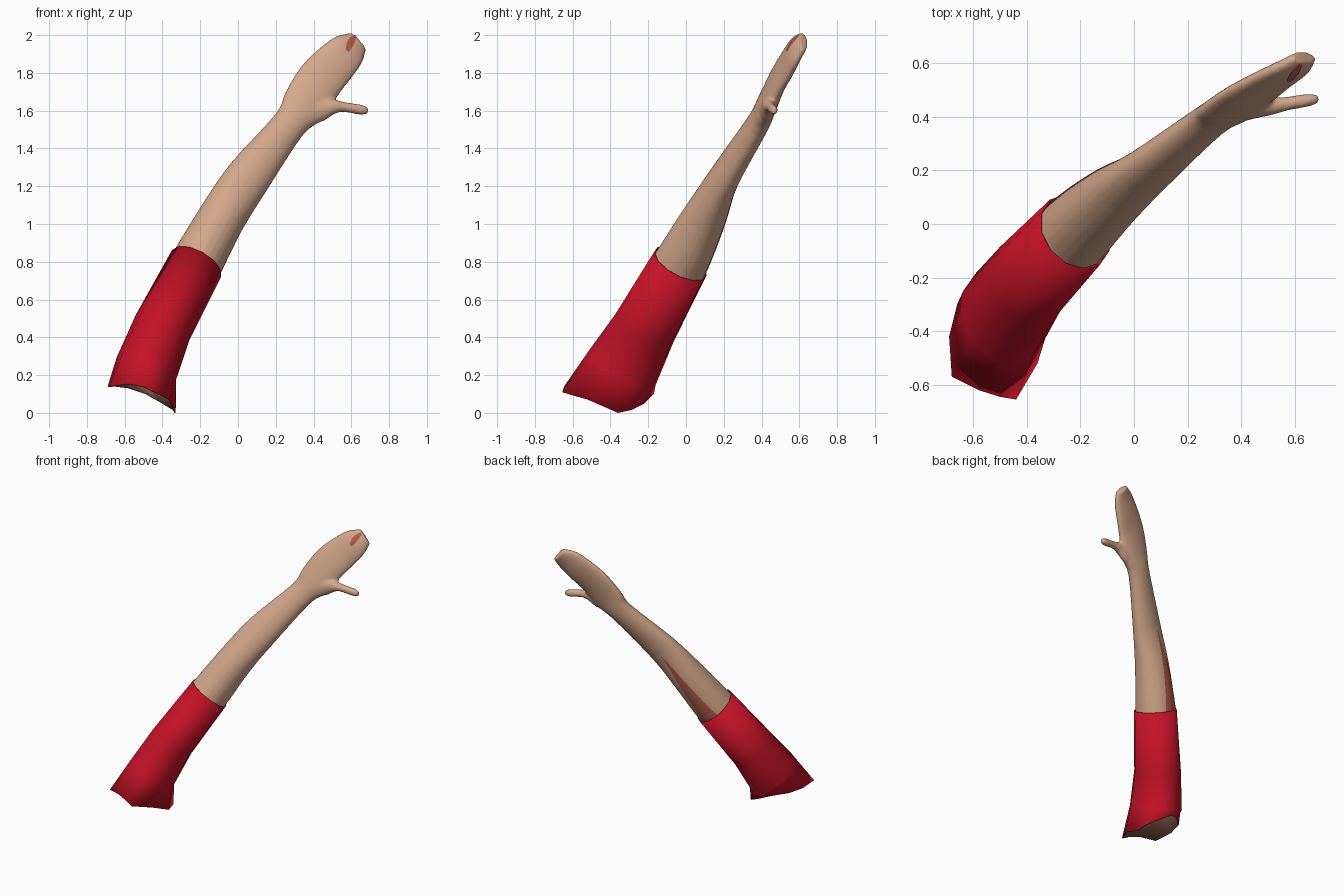
import bpy, math
from mathutils import Vector

if "Cube" in bpy.data.objects:
    bpy.data.objects.remove(bpy.data.objects["Cube"])


def material(name, rgb):
    m = bpy.data.materials.new(name)
    m.diffuse_color = (*rgb, 1)
    m.use_nodes = True
    m.node_tree.nodes["Principled BSDF"].inputs["Base Color"].default_value = m.diffuse_color
    return m


SKIN = material("skin", (0.66, 0.39, 0.26))
RED = material("red_cloth", (0.55, 0.006, 0.02))
LINING = material("brown_lining", (0.19, 0.09, 0.06))
SCRAPE = material("scrape_red", (0.46, 0.11, 0.07))


def frames(stations):
    """Station = (centre, half width in the front plane, half depth)."""
    cs = [Vector(s[0]) for s in stations]
    out = []
    for i, s in enumerate(stations):
        d = (cs[min(i + 1, len(cs) - 1)] - cs[max(i - 1, 0)]).normalized()
        u = Vector((d.z, 0, -d.x)).normalized()
        v = d.cross(u)
        out.append((cs[i], u * s[1], v * s[2]))
    return out


def ring_point(f, a):
    return f[0] + f[1] * math.cos(a) + f[2] * math.sin(a)


def surface(fr, t, a):
    """Smooth point on the lofted tube at station t and angle a."""
    n = len(fr) - 1
    i = min(int(t), n - 1)
    k = t - i
    p0, p1, p2, p3 = (ring_point(fr[min(max(j, 0), n)], a) for j in range(i - 1, i + 3))
    return 0.5 * (2 * p1 + (p2 - p0) * k + (2 * p0 - 5 * p1 + 4 * p2 - p3) * k ** 2
                  + (3 * p1 - p0 - 3 * p2 + p3) * k ** 3)


def skin_rows(rows, closed, caps=False):
    """Quads between rows of points."""
    n = len(rows[0])
    verts = [p for r in rows for p in r]
    faces = []
    for i in range(len(rows) - 1):
        for j in range(n if closed else n - 1):
            k = (j + 1) % n
            faces.append((i * n + j, i * n + k, (i + 1) * n + k, (i + 1) * n + j))
    if caps:
        faces.append(tuple(reversed(range(n))))
        faces.append(tuple(range(len(verts) - n, len(verts))))
    return verts, faces


def make_object(name, verts, faces, mats):
    me = bpy.data.meshes.new(name)
    me.from_pydata([tuple(v) for v in verts], [], faces)
    for m in mats:
        me.materials.append(m)
    for p in me.polygons:
        p.use_smooth = True
    ob = bpy.data.objects.new(name, me)
    bpy.context.collection.objects.link(ob)
    return ob


def tube(stations, sides=24, sub=4):
    fr = frames(stations)
    rows = [[surface(fr, i / sub, 2 * math.pi * j / sides) for j in range(sides)]
            for i in range((len(fr) - 1) * sub + 1)]
    return fr, skin_rows(rows, True, True)


# Forearm and mitten hand
arm = [((-0.29, -0.11, 0.67), 0.135, 0.142),
       ((-0.22, -0.03, 0.79), 0.138, 0.143),
       ((-0.087, 0.094, 1.03), 0.126, 0.116),
       ((0.057, 0.206, 1.25), 0.12, 0.079),
       ((0.27, 0.377, 1.525), 0.092, 0.06),
       ((0.35, 0.425, 1.625), 0.122, 0.052),
       ((0.43, 0.483, 1.755), 0.125, 0.045),
       ((0.505, 0.532, 1.84), 0.118, 0.041),
       ((0.585, 0.58, 1.92), 0.10, 0.036),
       ((0.637, 0.622, 1.965), 0.06, 0.027)]
arm_frames, (av, af) = tube(arm)

# Thumb
thumb = [((0.36, 0.41, 1.59), 0.07, 0.04),
         ((0.44, 0.43, 1.605), 0.062, 0.038),
         ((0.51, 0.44, 1.622), 0.038, 0.034),
         ((0.57, 0.449, 1.618), 0.026, 0.026),
         ((0.65, 0.462, 1.605), 0.027, 0.024),
         ((0.688, 0.468, 1.598), 0.016, 0.015)]
_, (tv, tf) = tube(thumb, 16, 3)

# Fuse thumb and arm into one skin
off = len(av)
hand = make_object("arm_and_hand", av + tv,
                   af + [tuple(i + off for i in f) for f in tf], [SKIN])
rm = hand.modifiers.new("fuse", 'REMESH')
rm.mode = 'VOXEL'
rm.voxel_size = 0.009
rm.use_smooth_shade = True
sm = hand.modifiers.new("soften", 'SMOOTH')
sm.factor = 0.5
sm.iterations = 4

# Sleeve with a ragged, flared lower edge
hem = [(-0.33, -0.36, 0.0), (-0.34, -0.29, 0.015), (-0.40, -0.22, 0.05),
       (-0.49, -0.17, 0.10), (-0.58, -0.22, 0.13), (-0.66, -0.30, 0.14),
       (-0.69, -0.42, 0.14), (-0.68, -0.57, 0.14), (-0.58, -0.62, 0.155),
       (-0.50, -0.645, 0.14), (-0.44, -0.655, 0.11), (-0.36, -0.52, 0.07)]
sleeve_st = [((-0.53, -0.42, 0.09), 0.17, 0.21),
             ((-0.485, -0.34, 0.235), 0.168, 0.202),
             ((-0.40, -0.22, 0.45), 0.157, 0.174),
             ((-0.22, -0.03, 0.79), 0.148, 0.156),
             ((-0.09, 0.09, 1.0), 0.14, 0.14)]
sf = frames(sleeve_st)
rows = [[Vector(p) for p in hem]]
rows += [[ring_point(f, math.radians(30 * j)) for j in range(12)] for f in sf[1:4]]
sleeve = make_object("sleeve", *skin_rows(rows, True), [RED, LINING])
so = sleeve.modifiers.new("cloth", 'SOLIDIFY')
so.thickness = 0.006
so.offset = -1
so.material_offset = 1


# Scrapes: thin tapered patches hugging the skin
def scrape(name, t0, t1, centre, width):
    n, m = 14, 8
    rows = []
    for i in range(n + 1):
        k = i / n
        rows.append([surface(arm_frames, t0 + (t1 - t0) * k,
                             math.radians(centre(k) + width(k) * (j / m - 0.5)))
                     for j in range(m + 1)])
    ob = make_object(name, *skin_rows(rows, False), [SCRAPE])
    sw = ob.modifiers.new("hug", 'SHRINKWRAP')
    sw.target = hand
    sw.wrap_method = 'NEAREST_SURFACEPOINT'
    sw.wrap_mode = 'ABOVE_SURFACE'
    sw.offset = 0.004


scrape("forearm_scrape", 0.8, 2.95, lambda k: 100 - 4 * k, lambda k: 56 * (1 - k) + 2)
scrape("hand_scrape", 7.75, 8.85, lambda k: 268 - 28 * k,
       lambda k: 4 + 22 * math.sin(math.pi * min(1, 0.1 + 0.75 * k)))
